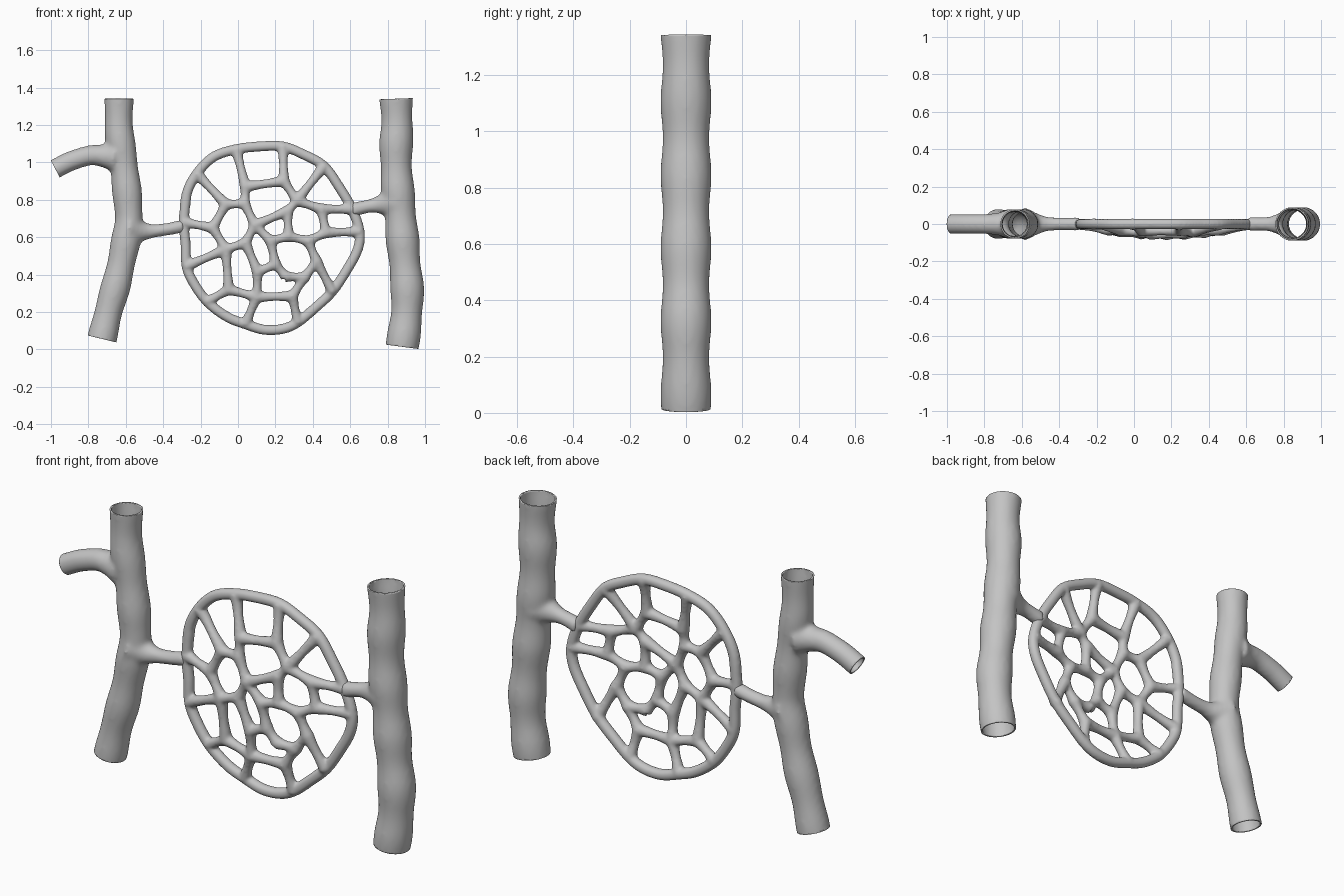
import bpy, bmesh, math
from mathutils import Vector

if "Cube" in bpy.data.objects:
    bpy.data.objects.remove(bpy.data.objects["Cube"])

grey = bpy.data.materials.new("vessel grey")
grey.diffuse_color = (0.55, 0.55, 0.55, 1)
grey.use_nodes = True
grey.node_tree.nodes["Principled BSDF"].inputs["Base Color"].default_value = grey.diffuse_color


def spline(pts, steps):
    """Smooth curve through (x, y, z, radius) points."""
    p = [Vector(q) for q in pts]
    p = [2 * p[0] - p[1]] + p + [2 * p[-1] - p[-2]]
    out = []
    for k in range(1, len(p) - 2):
        a, b, c, d = p[k - 1:k + 3]
        for s in range(steps):
            t = s / steps
            out.append(0.5 * (2 * b + (c - a) * t + (2 * a - 5 * b + 4 * c - d) * t * t
                              + (3 * b - a - 3 * c + d) * t ** 3))
    return out + [p[-2]]


def sweep(bm, pts, steps=6, sides=24, ripple=0.0):
    """Closed round tube along the points."""
    path = spline(pts, steps)
    rings = []
    for k, q in enumerate(path):
        t = (path[min(k + 1, len(path) - 1)] - path[max(k - 1, 0)]).xyz.normalized()
        u = Vector((0, 1, 0)).cross(t).normalized()
        w = t.cross(u)
        r = q.w + ripple * math.sin(q.z * math.tau / 0.26)
        rings.append([bm.verts.new(q.xyz + r * (u * math.cos(a) + w * math.sin(a)))
                      for a in (math.tau * i / sides for i in range(sides))])
    for r0, r1 in zip(rings, rings[1:]):
        for i in range(sides):
            j = (i + 1) % sides
            bm.faces.new((r0[i], r0[j], r1[j], r1[i]))
    bm.faces.new(rings[0][::-1])
    bm.faces.new(rings[-1])


def fuse(name, bm, voxel, smooth, open_ends=(), wall=0.0):
    """Blend tubes into one skin, then slice the given ends open."""
    bmesh.ops.recalc_face_normals(bm, faces=bm.faces)
    me = bpy.data.meshes.new(name)
    bm.to_mesh(me)
    bm.free()
    ob = bpy.data.objects.new(name, me)
    bpy.context.collection.objects.link(ob)
    m = ob.modifiers.new("blend", 'REMESH')
    m.mode, m.voxel_size = 'VOXEL', voxel
    m = ob.modifiers.new("soften", 'SMOOTH')
    m.factor, m.iterations = 0.5, smooth
    bpy.context.view_layer.update()
    skin = bpy.data.meshes.new_from_object(ob.evaluated_get(bpy.context.evaluated_depsgraph_get()))
    ob.modifiers.clear()
    bm = bmesh.new()
    bm.from_mesh(skin)
    for point, direction in open_ends:
        vs = {v for v in bm.verts if (v.co - point).length < 0.16}
        geom = list(vs)
        geom += [e for e in bm.edges if all(v in vs for v in e.verts)]
        geom += [f for f in bm.faces if all(v in vs for v in f.verts)]
        bmesh.ops.bisect_plane(bm, geom=geom, plane_co=point, plane_no=direction, clear_outer=True)
    for f in bm.faces:
        f.smooth = True
    bm.to_mesh(skin)
    bm.free()
    ob.data = skin
    skin.materials.clear()
    skin.materials.append(grey)
    if wall:
        m = ob.modifiers.new("wall", 'SOLIDIFY')
        m.thickness, m.offset = wall, -1
    bpy.ops.object.select_all(action='DESELECT')
    ob.select_set(True)
    bpy.context.view_layer.objects.active = ob
    bpy.ops.object.shade_smooth_by_angle(angle=math.radians(50))


def flat(points, r):
    return [(x, 0, z, r) for x, z in points]


def extended(pts, start=True, end=True):
    """Lengthen a path past its ends; return it with the cut planes."""
    cuts, new = [], list(pts)
    for use, k, n in ((start, 0, 1), (end, -1, -2)):
        if use:
            tip, prev = Vector(pts[k]), Vector(pts[n])
            d = (tip - prev).xyz.normalized()
            cuts.append((tip.xyz, d))
            extra = (*(tip.xyz + d * 0.05), tip.w)
            new.insert(0 if k == 0 else len(new), extra)
    return new, cuts


# Left vessel with its side branch and connector
left, cuts = extended(flat([(-.636, 1.34), (-.636, 1.17), (-.615, 1.02), (-.6, .9), (-.588, .78),
                            (-.585, .67), (-.61, .53), (-.645, .37), (-.69, .21), (-.727, .056)], .077))
branch, branch_cut = extended([(-.66, 0, 1.03, .085), (-.72, 0, 1.035, .062), (-.79, 0, 1.038, .054),
                               (-.88, 0, 1.012, .053), (-.93, 0, .99, .053), (-.977, 0, .965, .053)],
                              start=False)
bm = bmesh.new()
sweep(bm, left, ripple=.003)
sweep(bm, branch)
sweep(bm, [(-.585, 0, .645, .09), (-.52, 0, .632, .058), (-.46, 0, .633, .038),
           (-.38, 0, .642, .034), (-.29, 0, .66, .036)])
fuse("left_vessel", bm, .011, 10, cuts + branch_cut, .008)

# Right vessel with its connector
right, cuts = extended(flat([(.845, 1.34), (.85, 1.2), (.845, 1.07), (.85, .9), (.865, .75),
                             (.875, .64), (.89, .48), (.905, .32), (.9, .18), (.878, .014)], .087))
bm = bmesh.new()
sweep(bm, right, ripple=.004)
sweep(bm, [(.61, 0, .745, .04), (.68, 0, .762, .036), (.74, 0, .772, .044), (.84, 0, .785, .09)])
fuse("right_vessel", bm, .011, 10, cuts, .008)

# Capillary net: outer ring and inner junctions
ring = [(-.29, .68), (-.275, .83), (-.22, .94), (-.13, 1.03), (-.01, 1.07), (.115, 1.085), (.24, 1.085),
        (.355, 1.04), (.46, .98), (.54, .87), (.61, .75), (.65, .63), (.64, .535), (.585, .43),
        (.505, .31), (.41, .22), (.32, .145), (.24, .11), (.14, .105), (.04, .135), (-.06, .175),
        (-.165, .255), (-.24, .36), (-.275, .445), (-.28, .56)]
nodes = dict(a=(-.135, .65), b=(-.065, .775), c=(.035, .78), d=(.09, .665), e=(.04, .57), f=(-.065, .535),
             g=(.04, .87), h=(.245, .9), i=(.315, .795), j=(.265, .74), k=(.27, .605), l=(.175, .58),
             m=(.2, .455), n=(.105, .415), o=(.375, .58), p=(.42, .47), q=(.355, .385), r=(.255, .39),
             s=(.445, .75), t=(.47, .625), v=(.29, .285), w=(.1, .28), z=(-.05, .32))
inner = "ab bc cd de ef fa cg gh hi ij jd jk kl dl lm mn en is st to ok op pq qr rm qv vw wn wz fz"
spokes = dict(a=0, b=2, g=4, h=6, i=8, s=10, t=11, p=14, v=16, w=19, z=21, f=23)


def on_dome(x, z, r):
    """Inner net bulges gently towards the front."""
    d = ((x - .17) / .47) ** 2 + ((z - .6) / .49) ** 2
    return (x, -.056 * max(0, 1 - d), z, r)


bm = bmesh.new()
sweep(bm, flat(ring + ring[:2], .0275), steps=4, sides=14)
links = [(nodes[a], nodes[b]) for a, b in inner.split()]
links += [(ring[n], nodes[a]) for a, n in spokes.items()]
for (x0, z0), (x1, z1) in links:
    pts = [on_dome(x0 + (x1 - x0) * t, z0 + (z1 - z0) * t, r)
           for t, r in ((0, .032), (.25, .0265), (.5, .0235), (.75, .0265), (1, .032))]
    sweep(bm, pts, steps=3, sides=14)
# Small stub where a strand passes the ring
sweep(bm, flat([(.49, .32), (.515, .295)], .03), steps=2, sides=14)
fuse("capillary_net", bm, .0075, 7)
